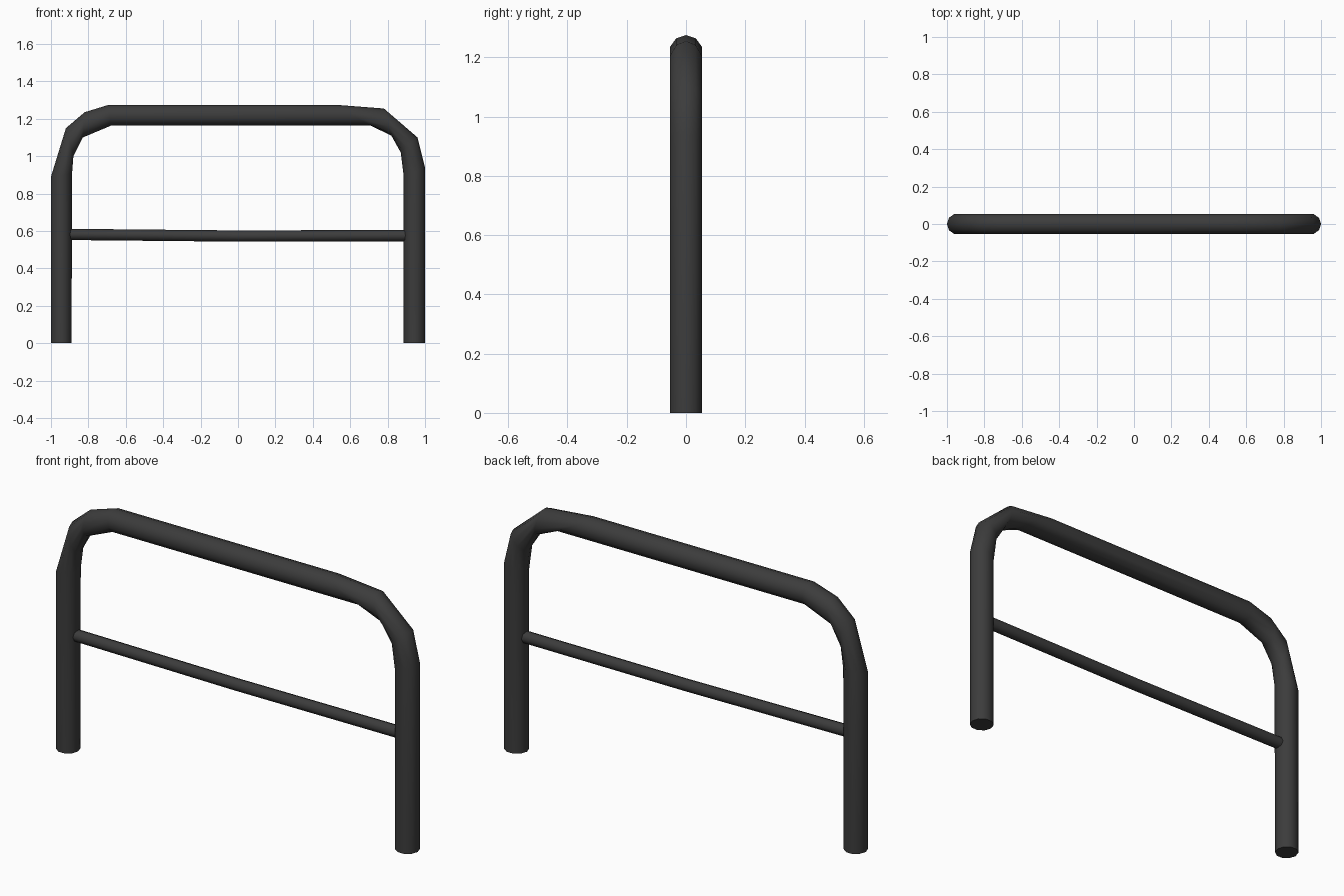
import bpy, bmesh, math
from mathutils import Vector

if "Cube" in bpy.data.objects:
    bpy.data.objects.remove(bpy.data.objects["Cube"])

mat = bpy.data.materials.new("dark_metal")
mat.diffuse_color = (0.045, 0.045, 0.045, 1)
mat.use_nodes = True
mat.node_tree.nodes["Principled BSDF"].inputs["Base Color"].default_value = mat.diffuse_color


def tube(name, pairs, depth, sides):
    """Closed tube through rings, each given by its outer and inner (x, z) point."""
    bm = bmesh.new()
    rings = []
    for ox, oz, ix, iz in pairs:
        outer, inner = Vector((ox, 0, oz)), Vector((ix, 0, iz))
        mid, arm = (outer + inner) / 2, (outer - inner) / 2
        rings.append([bm.verts.new(mid + arm * math.cos(a) + Vector((0, depth * math.sin(a), 0)))
                      for a in (2 * math.pi * k / sides for k in range(sides))])
    for a, b in zip(rings, rings[1:]):
        for k in range(sides):
            n = (k + 1) % sides
            bm.faces.new((a[k], a[n], b[n], b[k]))
    bm.faces.new(rings[0])
    bm.faces.new(rings[-1])
    bmesh.ops.recalc_face_normals(bm, faces=bm.faces)
    mesh = bpy.data.meshes.new(name)
    bm.to_mesh(mesh)
    bm.free()
    obj = bpy.data.objects.new(name, mesh)
    bpy.context.collection.objects.link(obj)
    mesh.materials.append(mat)
    bpy.ops.object.select_all(action='DESELECT')
    obj.select_set(True)
    bpy.context.view_layer.objects.active = obj
    bpy.ops.object.shade_smooth_by_angle(angle=math.radians(50))
    return obj


# Bent hoop: left leg, left bend, top rail, right bend, right leg
tube("hoop_frame", [
    (-1.0, 0, -0.89, 0),
    (-1.0, 0.89, -0.887, 0.91),
    (-0.92, 1.15, -0.88, 1.0),
    (-0.82, 1.235, -0.83, 1.10),
    (-0.69, 1.275, -0.68, 1.163),
    (0.52, 1.275, 0.71, 1.163),
    (0.78, 1.255, 0.82, 1.11),
    (0.96, 1.10, 0.87, 1.02),
    (1.0, 0.94, 0.885, 0.90),
    (1.0, 0, 0.885, 0),
], 0.056, 10)

# Thin crossbar between the legs
tube("crossbar", [
    (-0.93, 0.612, -0.93, 0.552),
    (0.0, 0.603, 0.0, 0.543),
    (0.93, 0.606, 0.93, 0.545),
], 0.03, 8)
